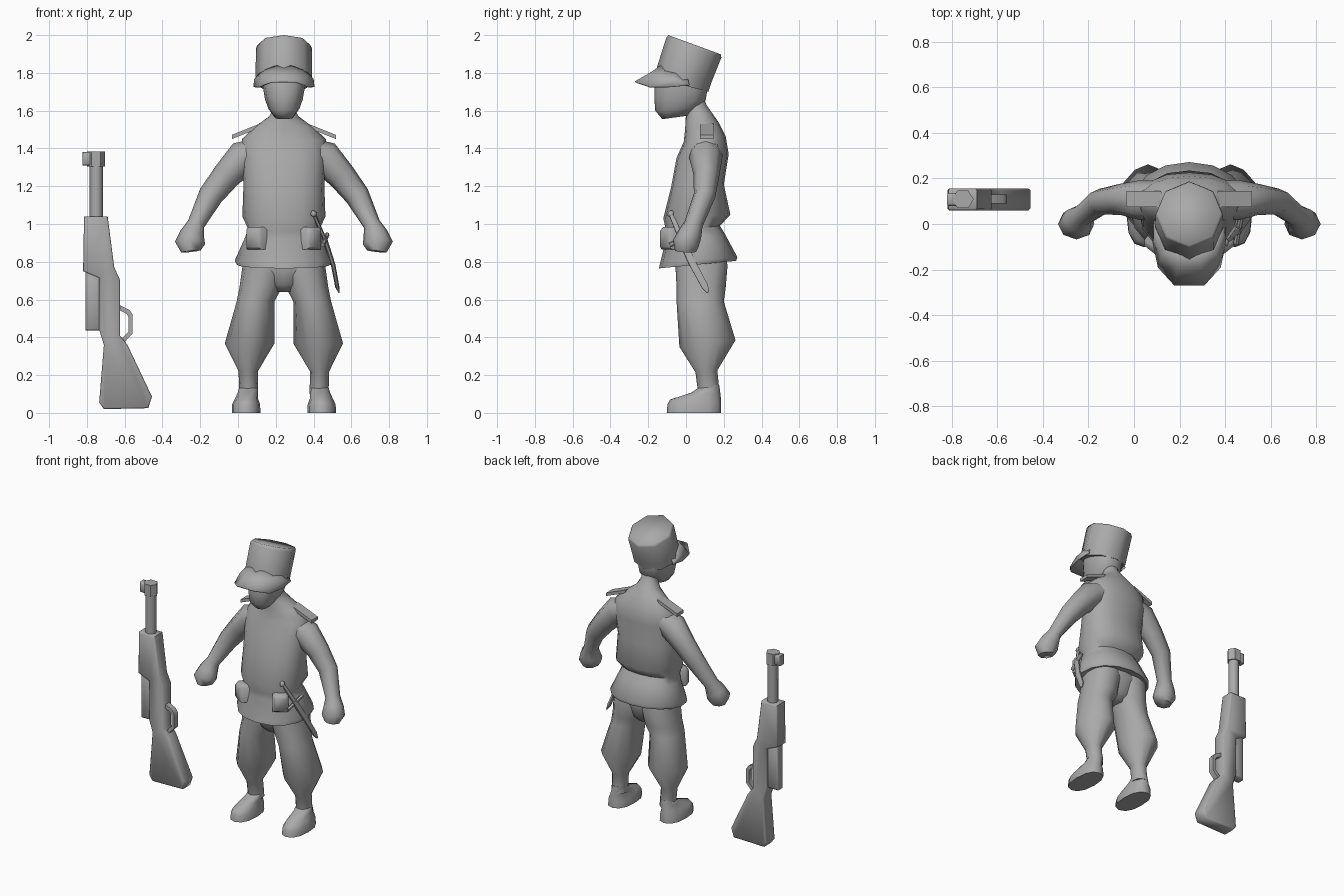
import bpy, bmesh, math
from mathutils import Vector

if "Cube" in bpy.data.objects:
    bpy.data.objects.remove(bpy.data.objects["Cube"])

CX = 0.243          # centre line of the figure
grey = bpy.data.materials.new("plain grey")
grey.diffuse_color = (0.4, 0.4, 0.4, 1)
grey.use_nodes = True
grey.node_tree.nodes["Principled BSDF"].inputs["Base Color"].default_value = grey.diffuse_color


def finish(name, bm, angle=60, shift=CX):
    """Turn a bmesh into a shaded object."""
    bmesh.ops.recalc_face_normals(bm, faces=bm.faces)
    me = bpy.data.meshes.new(name)
    bm.to_mesh(me)
    bm.free()
    me.materials.append(grey)
    ob = bpy.data.objects.new(name, me)
    ob.location.x = shift
    bpy.context.collection.objects.link(ob)
    bpy.ops.object.select_all(action='DESELECT')
    ob.select_set(True)
    bpy.context.view_layer.objects.active = ob
    bpy.ops.object.shade_smooth_by_angle(angle=math.radians(angle))
    return ob


def ring(cx, hw, yf, yb, zf, zb=None, n=12, e=0.85):
    """Rounded cross-section from front yf to back yb, tilted from zf to zb."""
    zb = zf if zb is None else zb
    pts = []
    for i in range(n):
        a = 2 * math.pi * i / n
        c, s = math.cos(a), math.sin(a)
        c, s = (math.copysign(abs(v) ** e, v) for v in (c, s))
        t = (s + 1) / 2
        pts.append(Vector((cx + hw * c, yf + (yb - yf) * t, zf + (zb - zf) * t)))
    return pts


def loft(name, rings, angle=60, shift=CX):
    """Skin a stack of rings and cap both ends."""
    bm = bmesh.new()
    rows = [[bm.verts.new(p) for p in r] for r in rings]
    n = len(rows[0])
    for a, b in zip(rows, rows[1:]):
        for i in range(n):
            bm.faces.new((a[i], a[(i + 1) % n], b[(i + 1) % n], b[i]))
    bm.faces.new(rows[0])
    bm.faces.new(rows[-1])
    return finish(name, bm, angle, shift)


def tube(name, path, radii, n=8, shift=CX, angle=60):
    """Loft along a path; each radius is (sideways, along y)."""
    path = [Vector(p) for p in path]
    rings = []
    for i, p in enumerate(path):
        d = (path[min(i + 1, len(path) - 1)] - path[max(i - 1, 0)]).normalized()
        u = Vector((0, 1, 0))
        u = (u - d * u.dot(d)).normalized()
        v = d.cross(u)
        ru, rv = radii[i][1], radii[i][0]
        rings.append([p + u * ru * math.sin(2 * math.pi * k / n)
                      + v * rv * math.cos(2 * math.pi * k / n) for k in range(n)])
    return loft(name, rings, angle, shift)


def slab(name, outline, y0, y1, bevel=0.0, shift=0.0):
    """Extrude an x-z outline along y, with chamfered corners."""
    bm = bmesh.new()
    f = bm.faces.new([bm.verts.new((x, y0, z)) for x, z in outline])
    r = bmesh.ops.extrude_face_region(bm, geom=[f])
    bmesh.ops.translate(bm, vec=(0, y1 - y0, 0),
                        verts=[g for g in r["geom"] if isinstance(g, bmesh.types.BMVert)])
    if bevel:
        edges = [e for e in bm.edges if abs(e.verts[0].co.y - e.verts[1].co.y) < 1e-5]
        bmesh.ops.bevel(bm, geom=edges, offset=bevel, segments=1, affect='EDGES')
    return finish(name, bm, 50, shift)


# jacket with neck and flared skirt
loft("jacket", [
    ring(0, .05, .01, .09, 1.66, 1.68, 16, 1), ring(0, .056, .0, .108, 1.59, 1.63, 16, 1),
    ring(0, .078, -.002, .14, 1.55, 1.585, 16, 1),
    ring(0, .15, -.005, .175, 1.50, 1.535, 16, 1), ring(0, .222, -.012, .21, 1.435, 1.465, 16, .95),
    ring(0, .222, -.05, .226, 1.35, 1.37, 16), ring(0, .214, -.078, .2, 1.2, 1.21, 16),
    ring(0, .22, -.12, .235, 1.03, 1.05, 16), ring(0, .19, -.105, .18, .96, .99, 16),
    ring(0, .205, -.105, .21, .92, .94, 16), ring(0, .26, -.138, .272, .79, .825, 16, .95),
    ring(0, .25, -.143, .265, .765, .805, 16, .95), ring(0, .17, -.06, .19, .785, .82, 16)])

# head
loft("head", [
    ring(0, .05, -.125, .02, 1.555, 1.575), ring(0, .082, -.163, .07, 1.60, 1.62),
    ring(0, .1, -.168, .103, 1.67, 1.65), ring(0, .112, -.165, .115, 1.74, 1.72),
    ring(0, .11, -.14, .11, 1.80, 1.77)])

# cap crown, tilted forward
loft("cap_crown", [
    ring(0, .148, -.165, .118, 1.775, 1.70, 8, 1), ring(0, .15, -.157, .135, 1.82, 1.75, 8, 1),
    ring(0, .148, -.105, .187, 1.985, 1.88, 8, 1), ring(0, .138, -.094, .185, 2.0, 1.898, 8, 1)], 85)

# cap visor, rooted inside the crown
half_in = [(.135, .01, 1.765), (.125, -.05, 1.80), (.09, -.10, 1.825), (.04, -.135, 1.835)]
half_mid = [(.152, .015, 1.745), (.154, -.065, 1.765), (.12, -.145, 1.785), (.05, -.185, 1.80)]
half_out = [(.15, .02, 1.735), (.158, -.08, 1.725), (.135, -.19, 1.724), (.065, -.268, 1.752)]
bm = bmesh.new()
rows = []
for half in (half_in, half_mid, half_out):
    line = half + [(-x, y, z) for x, y, z in reversed(half)]
    rows.append([bm.verts.new(p) for p in line])
for a, b in zip(rows, rows[1:]):
    for i in range(7):
        bm.faces.new((a[i], a[i + 1], b[i + 1], b[i]))
visor = finish("cap_visor", bm)
mod = visor.modifiers.new("thickness", 'SOLIDIFY')
mod.thickness = 0.008
mod.offset = 0

# trouser seat joining the legs
loft("trouser_seat", [
    ring(0, .2, -.05, .2, .88, .88), ring(0, .215, -.055, .215, .76, .78),
    ring(0, .12, -.03, .18, .68, .68), ring(0, .05, .01, .14, .64, .64)])

for s, side in ((-1, "left"), (1, "right")):
    # sleeve and fist
    tube(side + "_arm",
         [(s * .1, .105, 1.405), (s * .215, .105, 1.352), (s * .305, .108, 1.255), (s * .388, .098, 1.15),
          (s * .465, .04, 1.0), (s * .485, .02, .945), (s * .497, .0, .90), (s * .492, -.003, .855)],
         [(.06, .085), (.092, .088), (.076, .068), (.066, .058), (.046, .05),
          (.066, .064), (.08, .07), (.052, .056)])
    # baggy trouser leg, pointed behind the knee
    loft(side + "_trouser_leg", [
        ring(s * (o + i) / 2, (o - i) / 2, yf, yb, zf, zb, 12, e) for o, i, yf, yb, zf, zb, e in (
            (.20, -.01, -.05, .2, .88, .88, .85), (.22, -.01, -.055, .22, .76, .78, .85),
            (.235, .01, -.05, .21, .67, .66, .9), (.25, .05, -.05, .2, .59, .59, .9),
            (.313, .05, -.035, .262, .35, .385, 1.2), (.24, .138, .05, .166, .215, .225, 1),
            (.236, .136, .065, .178, .10, .10, 1))])
    # boot with a sloping instep
    loft(side + "_boot", [
        ring(s * .2, .076, -.102, .186, 0), ring(s * .2, .074, -.098, .186, .045),
        ring(s * .198, .06, -.085, .184, .07, .085, 12, 1), ring(s * .19, .052, .03, .18, .108, .12, 12, 1),
        ring(s * .186, .049, .068, .175, .135, .15, 12, 1)], 70)
    # shoulder board
    strap = [(.125, .075), (.275, .075), (.275, .145), (.125, .145), (.11, .11)]
    loft(side + "_shoulder_board", [
        [Vector((s * x, y, 1.532 - (x - .12) * .4 + dz)) for x, y in strap] for dz in (-.02, .002)], 30)
    # belt pouch, turned outward
    ang = s * math.radians(38)
    c, sn = math.cos(ang), math.sin(ang)
    pouch = []
    for dep, hw, hh in ((.055, .05, .058), (-.018, .05, .06), (-.04, .034, .045)):
        corners = [(hw, -hh), (hw, hh * .8), (hw * .7, hh), (-hw * .7, hh), (-hw, hh * .8), (-hw, -hh)]
        pouch.append([Vector((s * .146 + u * c - dep * sn, -.085 + u * sn + dep * c, .925 + w))
                      for u, w in corners])
    loft(side + "_belt_pouch", pouch, 70)

# sheathed dagger hanging at the hip
top, tip = Vector((.157, -.08, 1.055)), Vector((.292, .115, .638))
def along(t):
    return top.lerp(tip, t)
out = Vector((.016, -.008, 0))
tube("dagger_sheath", [along(.3) + out, along(.65) + out, along(.93), along(1)],
     [(.013, .022), (.012, .022), (.011, .02), (.004, .007)], 6, angle=40)
tube("dagger_grip", [along(0), along(.33) + out], [(.01, .014)] * 2, 6)
tube("dagger_pommel", [along(-.03), along(0), along(.035)], [(.008, .01), (.018, .024), (.01, .012)], 6)
g = along(.33) + out
tube("dagger_guard", [g + Vector((-.012, -.062, -.028)), g + Vector((.012, .062, .028))],
     [(.012, .012)] * 2, 6)

# rifle: stock, magazine, barrel, muzzle, trigger guard
slab("rifle_stock", [
    (-.815, 1.04), (-.69, 1.04), (-.655, .77), (-.625, .705), (-.625, .41), (-.585, .36), (-.455, .085),
    (-.475, .025), (-.71, .02), (-.735, .055), (-.71, .36), (-.735, .44), (-.735, .715), (-.82, .75)],
    .06, .156, .008)
slab("rifle_magazine", [(-.808, .76), (-.72, .76), (-.72, .435), (-.808, .435)], .075, .141, .01)
tube("rifle_barrel", [(-.75, .108, 1.0), (-.75, .108, 1.32)], [(.035, .035)] * 2, 8, 0)
tube("rifle_muzzle", [(-.752, .108, 1.305), (-.752, .108, 1.385)], [(.048, .044)] * 2, 6, 0, 50)
slab("rifle_front_sight", [(-.822, 1.31), (-.775, 1.31), (-.775, 1.38), (-.822, 1.38)], .08, .136, .008)
slab("trigger_guard", [
    (-.635, .575), (-.575, .545), (-.558, .52), (-.558, .42), (-.61, .365), (-.625, .385),
    (-.58, .43), (-.58, .51), (-.59, .525), (-.635, .548)], .09, .13)
